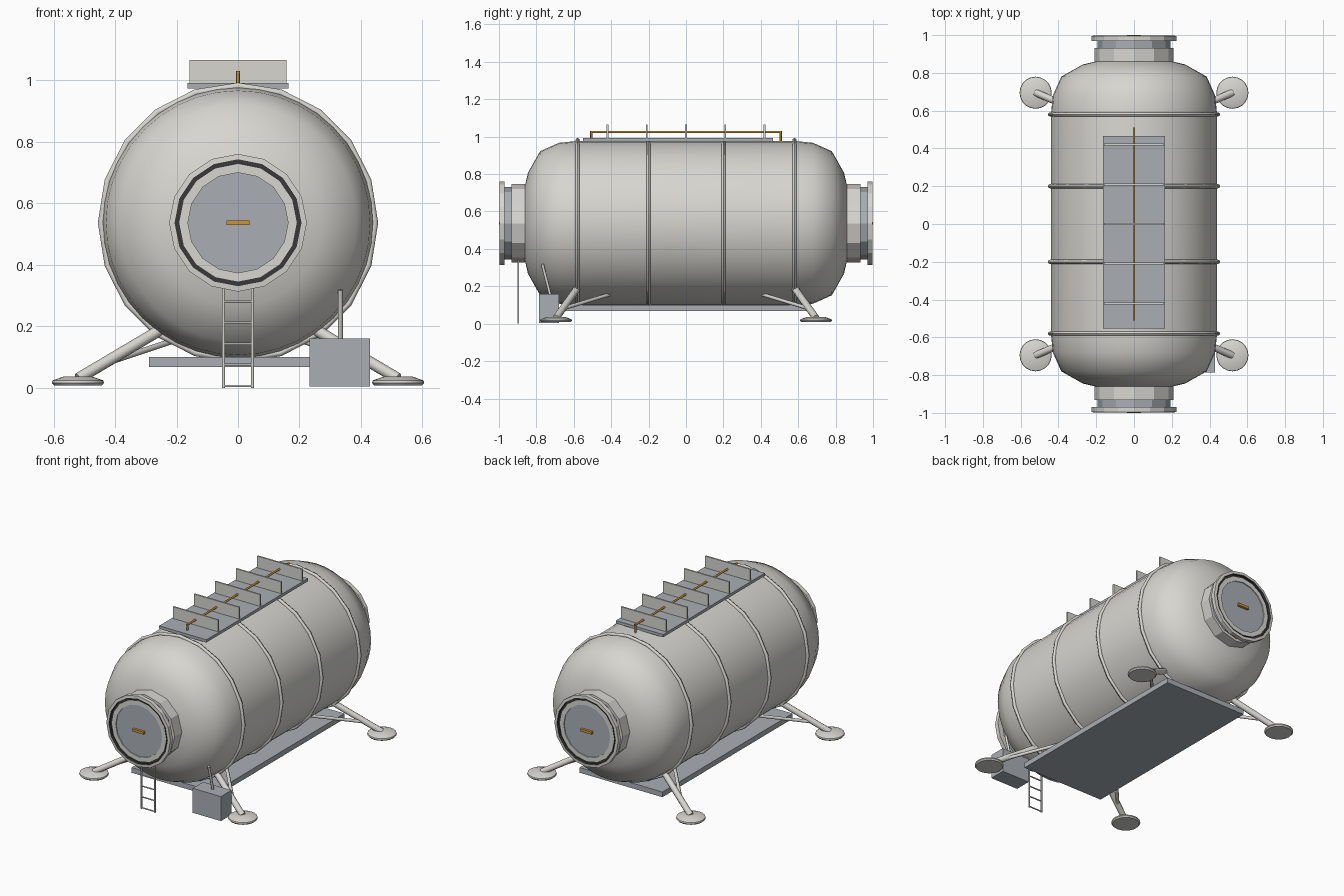
import bpy, bmesh, math
from mathutils import Vector, Matrix

cube = bpy.data.objects.get("Cube")
if cube:
    bpy.data.objects.remove(cube, do_unlink=True)

AXIS_Z = 0.537      # height of the tank axis
RADIUS = 0.44


def material(name, colour, rough=0.6):
    m = bpy.data.materials.new(name)
    m.use_nodes = True
    m.diffuse_color = (*colour, 1)
    bsdf = m.node_tree.nodes["Principled BSDF"]
    bsdf.inputs["Base Color"].default_value = (*colour, 1)
    bsdf.inputs["Roughness"].default_value = rough
    return m


SHELL = material("off white shell", (0.68, 0.67, 0.63))
METAL = material("blue grey metal", (0.40, 0.43, 0.46))
DARK = material("dark seal", (0.04, 0.04, 0.045))
GOLD = material("amber paint", (0.60, 0.30, 0.04))


def finish(name, bm, mats, smooth=None):
    bmesh.ops.recalc_face_normals(bm, faces=bm.faces)
    me = bpy.data.meshes.new(name)
    bm.to_mesh(me)
    bm.free()
    for m in mats:
        me.materials.append(m)
    ob = bpy.data.objects.new(name, me)
    bpy.context.collection.objects.link(ob)
    if smooth:
        bpy.ops.object.select_all(action='DESELECT')
        ob.select_set(True)
        bpy.context.view_layer.objects.active = ob
        bpy.ops.object.shade_smooth_by_angle(angle=math.radians(smooth))
    return ob


def box(name, lo, hi, mat):
    lo, hi = Vector(lo), Vector(hi)
    bm = bmesh.new()
    bmesh.ops.create_cube(bm, size=1)
    bmesh.ops.scale(bm, vec=hi - lo, verts=bm.verts)
    bmesh.ops.translate(bm, vec=(lo + hi) / 2, verts=bm.verts)
    return finish(name, bm, [mat])


def rod(name, a, b, r, mat, sides=8):
    a, b = Vector(a), Vector(b)
    turn = (b - a).to_track_quat('Z', 'Y').to_matrix().to_4x4()
    bm = bmesh.new()
    bmesh.ops.create_cone(bm, cap_ends=True, segments=sides, radius1=r, radius2=r,
                          depth=(b - a).length,
                          matrix=Matrix.Translation((a + b) / 2) @ turn)
    return finish(name, bm, [mat], 50)


def lathe(name, profile, sides, mats, along_y=True, origin=(0, 0, AXIS_Z),
          smooth=None, bands=None):
    """Spin (radius, distance) points; bands gives a material index per step."""
    bm = bmesh.new()
    loops = []
    for r, d in profile:
        ring = []
        for i in range(1 if r == 0 else sides):
            t = math.tau * i / sides
            p = (r * math.cos(t), d, r * math.sin(t)) if along_y else \
                (r * math.cos(t), r * math.sin(t), d)
            ring.append(bm.verts.new(Vector(p) + Vector(origin)))
        loops.append(ring)
    for k, (a, b) in enumerate(zip(loops, loops[1:])):
        for i in range(sides):
            j = (i + 1) % sides
            quad = [a[i % len(a)], a[j % len(a)], b[j % len(b)], b[i % len(b)]]
            f = bm.faces.new(list(dict.fromkeys(quad)))
            f.material_index = bands[k] if bands else 0
    return finish(name, bm, mats, smooth)


# Pressure tank with domed ends
dome = [(0, 0.885), (0.13, 0.877), (0.27, 0.845), (0.385, 0.78), (0.43, 0.68), (RADIUS, 0.58)]
lathe("tank", [(r, -d) for r, d in dome] + dome[::-1], 40, [SHELL], smooth=45)

# Hoops round the tank
for n, y in enumerate((-0.58, -0.2, 0.2, 0.58)):
    hoop = [(0.445 + 0.011 * math.cos(t), y + 0.011 * math.sin(t))
            for t in (math.tau * k / 8 for k in range(9))]
    lathe(f"hoop_{n + 1}", hoop, 20, [SHELL], smooth=60)

# Docking hatch at each end
for end, s in (("front", -1), ("back", 1)):
    lathe(f"{end}_collar", [(0, s * 0.86), (0.21, s * 0.86), (0.21, s * 0.932), (0, s * 0.932)],
          12, [SHELL])
    lathe(f"{end}_neck", [(0.193, s * 0.93), (0.193, s * 0.972)], 12, [METAL])
    flange = [(0.19, 0.97), (0.224, 0.97), (0.224, 0.996), (0.205, 0.998), (0.205, 0.982),
              (0.193, 0.982), (0.193, 0.99), (0.163, 0.99), (0.163, 0.984), (0, 0.984)]
    lathe(f"{end}_hatch", [(r, s * d) for r, d in flange], 16, [SHELL, METAL, DARK],
          bands=[0, 0, 0, 2, 2, 2, 0, 0, 1])
    box(f"{end}_handle", (-0.038, min(s * 0.98, s), AXIS_Z - 0.008),
        (0.038, max(s * 0.98, s), AXIS_Z + 0.008), GOLD)

# Radiator on the roof: base, fins and coolant pipe
box("radiator_base", (-0.165, -0.552, 0.974), (0.165, 0.465, 0.992), METAL)
for k in range(5):
    y = (k - 2) * 0.21
    box(f"radiator_fin_{k + 1}", (-0.158, y - 0.005, 0.99), (0.158, y + 0.005, 1.066), SHELL)
rod("coolant_pipe", (0, -0.511, 1.025), (0, 0.511, 1.025), 0.006, GOLD)
for end, y in (("front", -0.506), ("back", 0.506)):
    rod(f"{end}_pipe_elbow", (0, y, 0.972), (0, y, 1.03), 0.006, GOLD)

# Belly plate
box("belly_plate", (-0.29, -0.65, 0.067), (0.29, 0.65, 0.1), METAL)

# Landing legs: strut, brace and foot pad at each corner
for side, sx in (("left", 1), ("right", -1)):
    for end, sy in (("front", -1), ("back", 1)):
        tag = f"{end}_{side}"
        rod(f"{tag}_leg", (sx * 0.52, sy * 0.695, 0.03), (sx * 0.25, sy * 0.58, 0.19), 0.019, SHELL)
        rod(f"{tag}_brace", (sx * 0.43, sy * 0.66, 0.08), (sx * 0.19, sy * 0.395, 0.16), 0.01, SHELL)
        pad = [(0, 0.008), (0.078, 0.008), (0.085, 0.016), (0.083, 0.024), (0.045, 0.037), (0, 0.037)]
        lathe(f"{tag}_foot", pad, 20, [SHELL], along_y=False,
              origin=(sx * 0.521, sy * 0.695, 0), smooth=30)

# Boarding ladder under the front hatch
for side, x in (("left", 0.047), ("right", -0.047)):
    rod(f"ladder_{side}_rail", (x, -0.897, 0), (x, -0.897, 0.35), 0.005, SHELL)
for k in range(5):
    z = 0.006 + k * 0.0685
    rod(f"ladder_rung_{k + 1}", (-0.047, -0.897, z), (0.047, -0.897, z), 0.004, SHELL)

# Equipment box with its feed pipe
box("equipment_box", (0.233, -0.785, 0.005), (0.43, -0.68, 0.16), METAL)
rod("feed_pipe", (0.333, -0.725, 0.15), (0.333, -0.768, 0.318), 0.008, SHELL)
